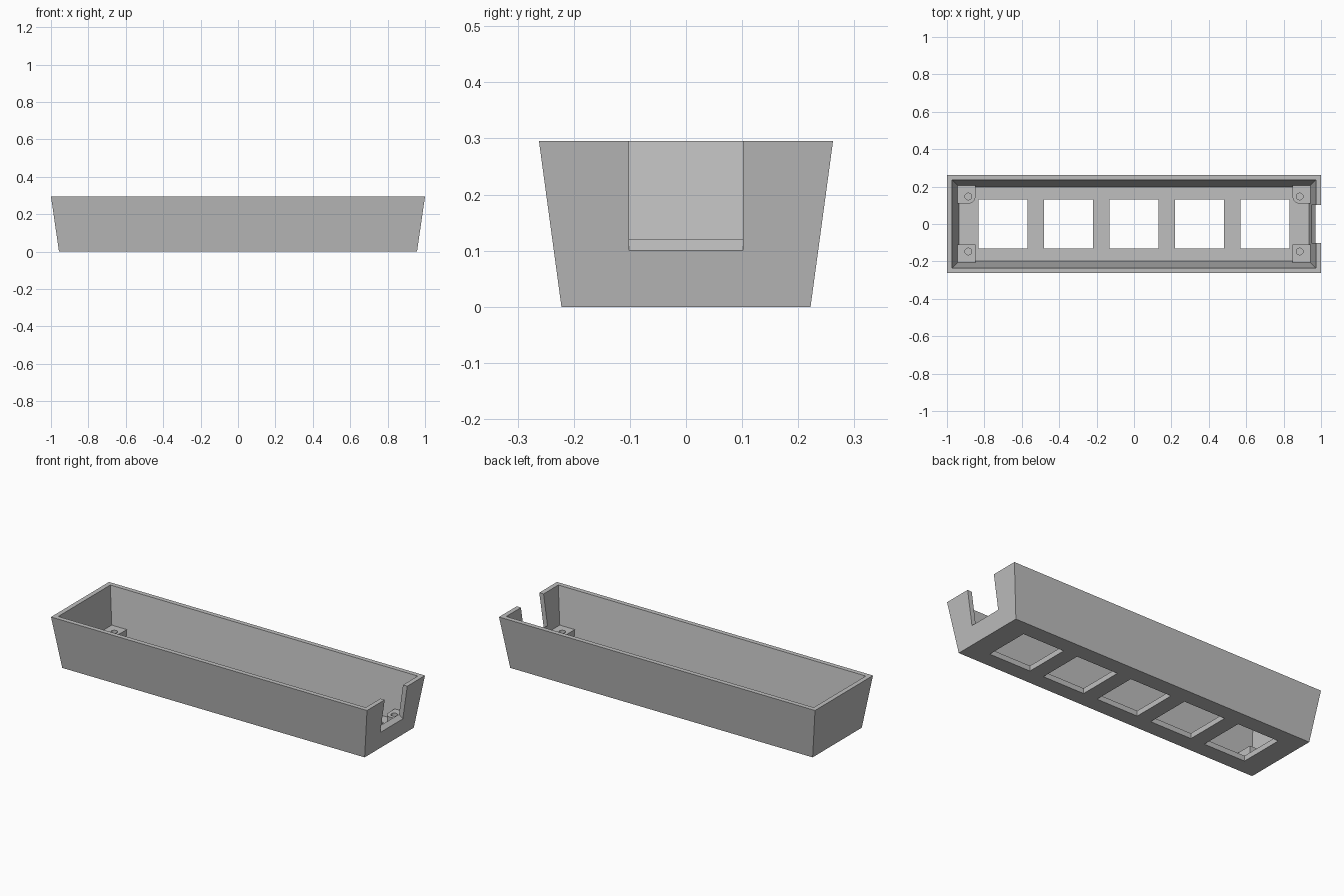
import bpy
import bmesh
import math

if "Cube" in bpy.data.objects:
    bpy.data.objects.remove(bpy.data.objects["Cube"], do_unlink=True)

gray = bpy.data.materials.new("plain gray")
gray.use_nodes = True
color = (0.52, 0.52, 0.52, 1)
gray.diffuse_color = color
gray.node_tree.nodes["Principled BSDF"].inputs["Base Color"].default_value = color


def loft(name, lower, upper):
    """Solid between two matching loops of 3D points."""
    bm = bmesh.new()
    a = [bm.verts.new(p) for p in lower]
    b = [bm.verts.new(p) for p in upper]
    bm.faces.new(a)
    bm.faces.new(b)
    n = len(a)
    for i in range(n):
        j = (i + 1) % n
        bm.faces.new((a[i], a[j], b[j], b[i]))
    bmesh.ops.recalc_face_normals(bm, faces=bm.faces)
    mesh = bpy.data.meshes.new(name)
    bm.to_mesh(mesh)
    bm.free()
    mesh.materials.append(gray)
    ob = bpy.data.objects.new(name, mesh)
    bpy.context.scene.collection.objects.link(ob)
    return ob


def rect(x, y, z, cx=0):
    return [(cx + sx * x, sy * y, z) for sx, sy in ((-1, -1), (1, -1), (1, 1), (-1, 1))]


def prism(name, outline, z0, z1):
    return loft(name, [(x, y, z0) for x, y in outline], [(x, y, z1) for x, y in outline])


def circle(cx, cy, r, n=32):
    return [(cx + r * math.cos(math.tau * i / n), cy + r * math.sin(math.tau * i / n))
            for i in range(n)]


def cut(target, cutter):
    """Subtract the cutter, bake the result and remove the cutter."""
    cutter.hide_render = True
    mod = target.modifiers.new("cut", "BOOLEAN")
    mod.operation = "DIFFERENCE"
    mod.solver = "EXACT"
    mod.object = cutter
    bpy.context.view_layer.update()
    deps = bpy.context.evaluated_depsgraph_get()
    baked = bpy.data.meshes.new_from_object(target.evaluated_get(deps))
    target.modifiers.clear()
    target.data = baked
    bpy.data.objects.remove(cutter, do_unlink=True)


# Tapered tray with a hollow inside
FLOOR, TOP = 0.03, 0.295
tray = loft("tray", rect(0.957, 0.222, 0), rect(1, 0.262, TOP))
cut(tray, loft("cavity_cutter", rect(0.935, 0.198, FLOOR), rect(0.981, 0.243, 0.35)))

# Row of square windows in the floor
for i in range(-2, 3):
    x = 0.35 * i
    cut(tray, loft("window_cutter", rect(0.131, 0.131, -0.05, x), rect(0.131, 0.131, 0.05, x)))

# Notch with a sloping sill in the end wall
profile = [(0.924, 0.14), (1.02, 0.06), (1.1, 0.06), (1.1, 0.4), (0.924, 0.4)]
cut(tray, loft("notch_cutter", [(x, -0.102, z) for x, z in profile],
               [(x, 0.102, z) for x, z in profile]))

# Corner screw bosses with blind holes
HX, HY, R = 0.886, 0.147, 0.038
for sx, side in ((-1, "right"), (1, "left")):
    for sy, end in ((-1, "front"), (1, "back")):
        if sy > 0:
            inner = [(HX - R * math.sin(t), HY - R * math.cos(t))
                     for t in [math.pi / 2 * k / 8 for k in range(9)]]
        else:
            inner = [(HX - R, HY - R)]
        outline = [(0.949, HY - R)] + inner + [(HX - R, 0.212), (0.949, 0.212)]
        boss = prism(f"screw_boss_{end}_{side}",
                     [(sx * x, sy * y) for x, y in outline], 0.02, 0.085)
        cut(boss, prism("hole_cutter", circle(sx * HX, sy * HY, 0.018), FLOOR, 0.12))
